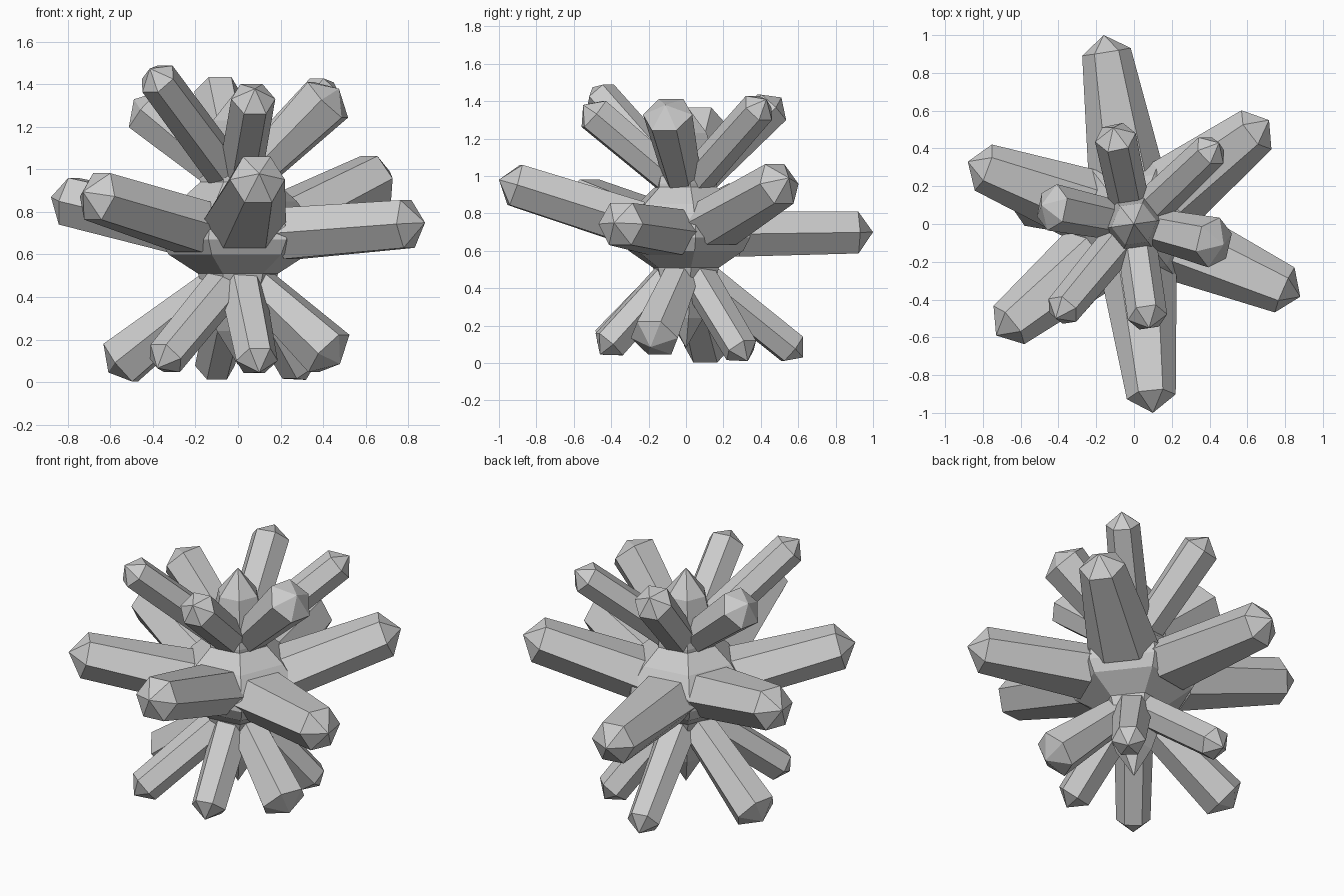
import bpy, bmesh, math
from mathutils import Vector

if "Cube" in bpy.data.objects:
    bpy.data.objects.remove(bpy.data.objects["Cube"])

UP = Vector((0, 0, 1))


def finish(bm, name):
    bmesh.ops.recalc_face_normals(bm, faces=bm.faces)
    me = bpy.data.meshes.new(name)
    bm.to_mesh(me)
    bm.free()
    ob = bpy.data.objects.new(name, me)
    bpy.context.collection.objects.link(ob)
    return ob


def bridge(bm, a, b):
    for i in range(len(a)):
        j = (i + 1) % len(a)
        bm.faces.new((a[i], a[j], b[j], b[i]))


def fan(bm, ring, apex):
    for i in range(len(ring)):
        bm.faces.new((ring[i], ring[(i + 1) % len(ring)], apex))


def crystal(name, base, tip, base_w, base_h, end_r, point):
    """Six-sided shaft from base towards tip, closed by a short pyramid."""
    base, tip = Vector(base), Vector(tip)
    axis = (tip - base).normalized()
    side = axis.cross(UP).normalized()
    up = side.cross(axis)
    bm = bmesh.new()

    def ring(c, w, h):
        return [bm.verts.new(c + side * w * math.cos(k * math.pi / 3)
                             + up * h * math.sin(k * math.pi / 3)) for k in range(6)]

    lo = ring(base, base_w, base_h)
    hi = ring(tip - axis * point, end_r, end_r)
    bridge(bm, lo, hi)
    fan(bm, hi, bm.verts.new(tip))
    bm.faces.new(lo)
    return finish(bm, name)


def outward(tip, dist, z):
    d = Vector((tip[0], tip[1], 0)).normalized() * dist
    return (d.x, d.y, z)


# Faceted hexagonal core: waists, wide belt, and a central spike at each end
bm = bmesh.new()
rings = []
for r, z in [(.10, .24), (.19, .51), (.33, .60), (.37, .67), (.36, .74), (.28, .85),
             (.18, .94), (.18, .96), (.12, 1.23)]:
    rings.append([bm.verts.new((r * math.cos(math.radians(8 + 60 * k)),
                                r * math.sin(math.radians(8 + 60 * k)), z)) for k in range(6)])
for a, b in zip(rings, rings[1:]):
    bridge(bm, a, b)
fan(bm, rings[0], bm.verts.new((0, 0, .08)))
fan(bm, rings[-1], bm.verts.new((0, 0, 1.38)))
finish(bm, "core")

# Long middle crystals
for i, t in enumerate([(-.16, 1.0, .70), (.715, .55, .99), (.88, -.385, .75),
                       (.10, -1.0, .98), (-.73, -.59, .895), (-.88, .33, .87)]):
    crystal(f"middle_crystal_{i + 1}", outward(t, .27, .69 + .2 * (t[2] - .7)), t,
            .20, .14, .13, .09)

# Upper crystals: tip position and end radius
for i, (x, y, z, r) in enumerate([(-.11, .51, 1.42, .11), (.45, .43, 1.41, .095),
                                  (.475, -.11, 1.38, .135), (.08, -.55, 1.38, .105),
                                  (-.415, -.50, 1.475, .095), (-.49, .10, 1.33, .125)]):
    t = (x, y, z)
    crystal(f"upper_crystal_{i + 1}", outward(t, .09, .99), t, .105, .095, r, .075)

# Lower crystals: tip position and end radius
for i, (x, y, z, r) in enumerate([(-.12, .625, .03, .095), (.32, .33, .01, .095),
                                  (.48, -.19, .085, .135), (.10, -.46, .045, .10),
                                  (-.38, -.46, .065, .095), (-.61, .13, .045, .13)]):
    t = (x, y, z)
    crystal(f"lower_crystal_{i + 1}", outward(t, .09, .46), t, .11, .095, r, .075)
